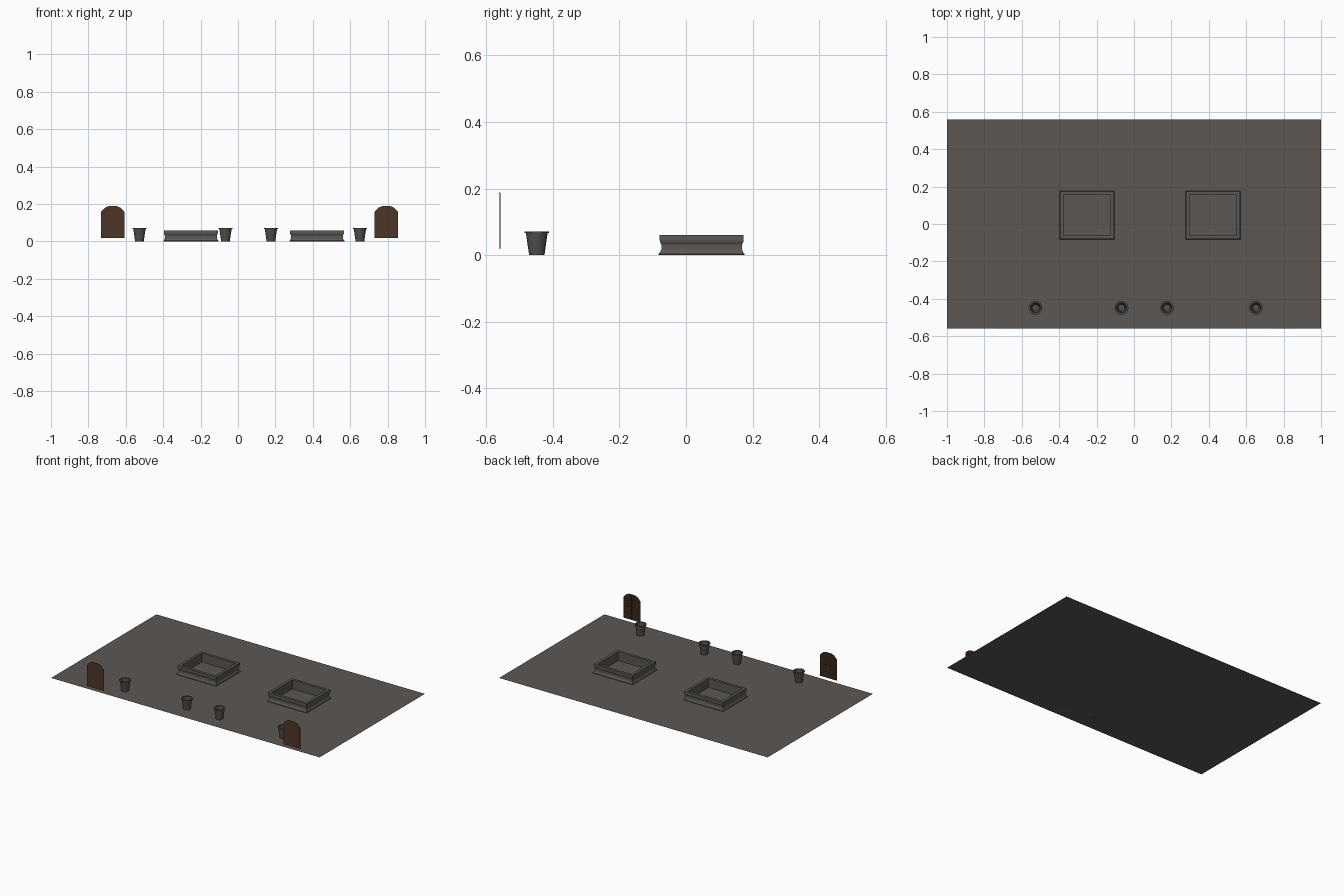
import bpy, math

if "Cube" in bpy.data.objects:
    bpy.data.objects.remove(bpy.data.objects["Cube"])


def material(name, rgb):
    m = bpy.data.materials.new(name)
    m.diffuse_color = (*rgb, 1)
    m.use_nodes = True
    m.node_tree.nodes["Principled BSDF"].inputs["Base Color"].default_value = m.diffuse_color
    return m


STONE = material("warm grey stone", (0.105, 0.097, 0.088))
POT = material("dark grey clay", (0.085, 0.081, 0.076))
WOOD = material("brown wood", (0.075, 0.037, 0.020))
DARK = material("dark wood", (0.040, 0.020, 0.011))


def mesh_object(name, verts, faces, mat, loc=(0, 0, 0)):
    me = bpy.data.meshes.new(name)
    me.from_pydata(verts, [], faces)
    me.materials.append(mat)
    ob = bpy.data.objects.new(name, me)
    ob.location = loc
    bpy.context.collection.objects.link(ob)
    return ob


def loft(name, rings, mat, loc, loop=False, cap=False):
    """Bridge equal rings; optionally close into a tube or cap both ends."""
    n, k = len(rings[0]), len(rings)
    verts = [p for r in rings for p in r]
    faces = []
    for j in range(k if loop else k - 1):
        a, b = j * n, (j + 1) % k * n
        faces += [(a + i, a + (i + 1) % n, b + (i + 1) % n, b + i) for i in range(n)]
    if cap:
        faces += [tuple(reversed(range(n))), tuple(range((k - 1) * n, k * n))]
    return mesh_object(name, verts, faces, mat, loc)


# Flat courtyard floor
mesh_object("floor", [(-1, -.56, 0), (1, -.56, 0), (1, .56, 0), (-1, .56, 0)],
            [(0, 1, 2, 3)], STONE)

# Square raised planters: moulded wall profile as (inset, height)
WALL = [(0, 0), (0, .004), (.004, .008), (.008, .018), (.008, .032), (.004, .040),
        (.003, .044), (.003, .060), (.021, .060), (.021, 0)]
HX, HY = .147, .129
for i, x in enumerate((-.252, .422)):
    rings = [[(sx * (HX - d), sy * (HY - d), z)
              for sx, sy in ((-1, -1), (1, -1), (1, 1), (-1, 1))] for d, z in WALL]
    loft(f"planter_{i + 1}", rings, STONE, (x, .047, 0), loop=True)

# Hollow round pots: profile as (radius, height)
POT_PROFILE = [(.023, 0), (.032, .062), (.033, .066), (.037, .067), (.037, .071),
               (.027, .071), (.026, .060), (.018, .008)]
SIDES = 16
for i, x in enumerate((-.527, -.067, .176, .652)):
    rings = [[(r * math.cos(2 * math.pi * s / SIDES), r * math.sin(2 * math.pi * s / SIDES), z)
              for s in range(SIDES)] for r, z in POT_PROFILE]
    loft(f"pot_{i + 1}", rings, POT, (x, -.448, 0), cap=True)


def arch_height(x):
    """Height of the door's faceted arch at x."""
    pts = [(0, .189), (.022, .189), (.043, .180), (.0625, .158)]
    for (x0, z0), (x1, z1) in zip(pts, pts[1:]):
        if abs(x) <= x1 + 1e-6:
            return z0 + (z1 - z0) * (abs(x) - x0) / (x1 - x0)
    return pts[-1][1]


def plate(name, x0, x1, z0, top, y0, y1, mat, cx):
    """Thin upright plate; its top follows the arch lowered by `top`, or is flat."""
    xs = sorted({x0, x1} | {v for v in (-.043, -.022, .022, .043) if x0 < v < x1})
    tops = [(x, top(x)) for x in reversed(xs)]
    outline = [(x0, z0), (x1, z0)] + tops
    rings = [[(x, y, z) for x, z in outline] for y in (y0, y1)]
    return loft(name, rings, mat, (cx, 0, 0), cap=True)


# Arched wooden doors with planks and cross battens on the back
for i, cx in enumerate((-.670, .793)):
    plate(f"door_{i + 1}", -.0625, .0625, .018, arch_height, -.560, -.558, WOOD, cx)
    for k in range(4):
        a = -.0605 + k * .031
        plate(f"door_{i + 1}_plank_{k + 1}", a, a + .028, .020,
              lambda x: arch_height(x) - .002, -.558, -.5572, DARK, cx)
    for k, z in enumerate((.045, .092, .139)):
        plate(f"door_{i + 1}_batten_{k + 1}", -.0605, .0605, z,
              lambda x, z=z: z + .012, -.5572, -.5562, DARK, cx)

# Make every part's normals face outward
import bmesh
for ob in bpy.data.objects:
    if ob.name == "floor":
        continue
    bm = bmesh.new()
    bm.from_mesh(ob.data)
    bmesh.ops.recalc_face_normals(bm, faces=bm.faces)
    bm.to_mesh(ob.data)
    bm.free()
